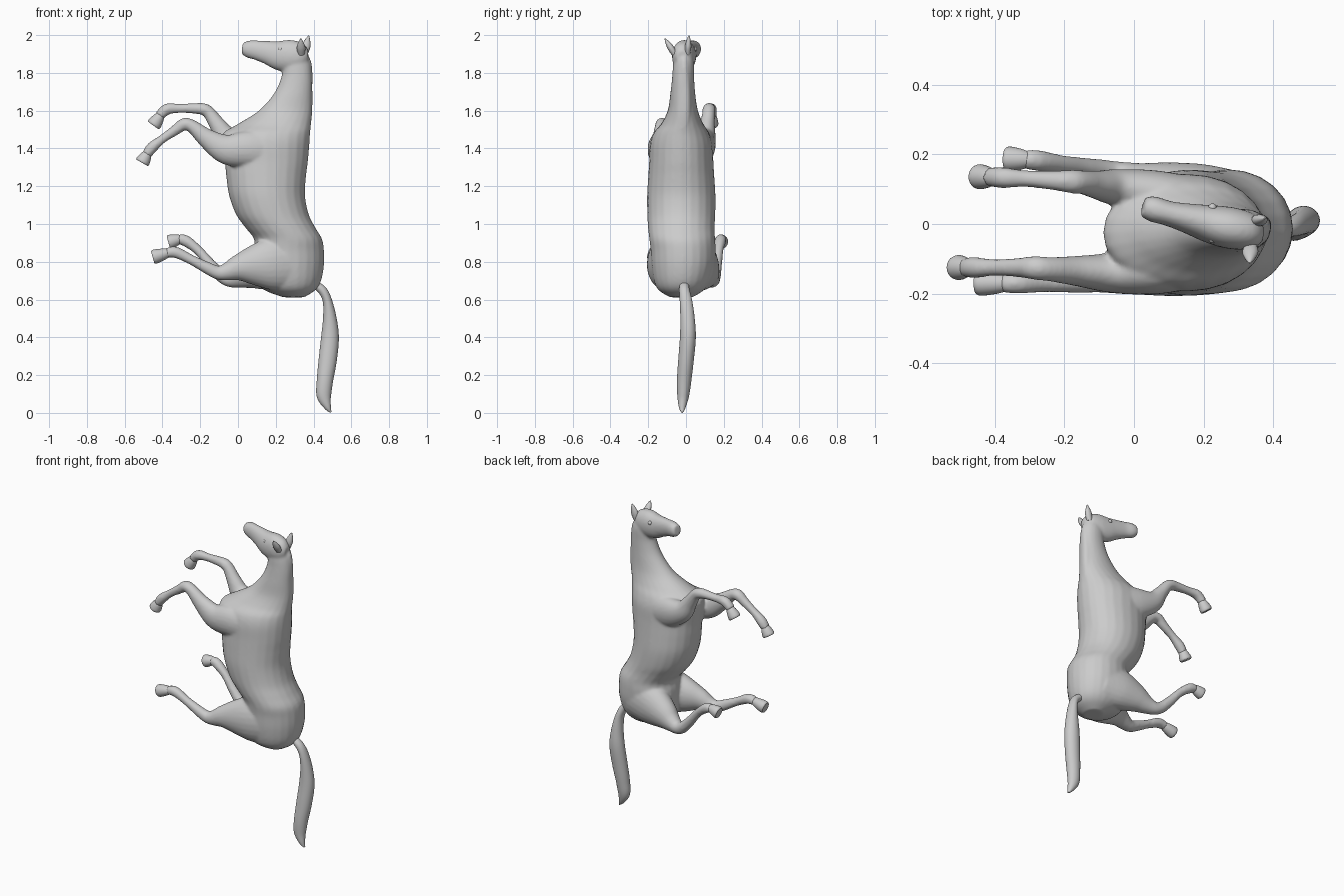
import bpy, bmesh, math
from mathutils import Vector


def spline(stations, steps):
    """Catmull-Rom through rows of (x, y, z, profile radius, side radius)."""
    s = [Vector(r) for r in stations]
    out = []
    for i in range(len(s) - 1):
        a, b, c, d = s[max(i - 1, 0)], s[i], s[i + 1], s[min(i + 2, len(s) - 1)]
        for k in range(steps):
            t = k / steps
            out.append(b + (c - a) * (t / 2) + (a * 2 - b * 5 + c * 4 - d) * (t * t / 2)
                       + (b * 3 - a - c * 3 + d) * (t ** 3 / 2))
    return out + [s[-1]]


def loft(bm, stations, flat=False, power=1.0, steps=5, n=24):
    """Skin oval rings along a path; flat keeps every ring horizontal."""
    pts = spline(stations, steps)
    pos = [Vector(p[:3]) for p in pts]
    rings = []
    for i, p in enumerate(pts):
        t = (pos[min(i + 1, len(pos) - 1)] - pos[max(i - 1, 0)]).normalized()
        if flat:
            t = Vector((0, 0, 1))
        side = Vector((0, 1, 0))
        side = (side - t * side.dot(t)).normalized()
        nor = side.cross(t)
        ring = []
        for k in range(n):
            w = math.tau * k / n
            c, s = (math.copysign(abs(v) ** power, v) for v in (math.cos(w), math.sin(w)))
            ring.append(bm.verts.new(pos[i] + nor * c * max(p[3], .002) + side * s * max(p[4], .002)))
        rings.append(ring)
    faces = [bm.faces.new(rings[0]), bm.faces.new(rings[-1])]
    for a, b in zip(rings, rings[1:]):
        for k in range(n):
            faces.append(bm.faces.new((a[k], a[(k + 1) % n], b[(k + 1) % n], b[k])))
    bmesh.ops.recalc_face_normals(bm, faces=faces)


def finish(bm, name):
    me = bpy.data.meshes.new(name)
    bm.to_mesh(me)
    bm.free()
    ob = bpy.data.objects.new(name, me)
    bpy.context.collection.objects.link(ob)
    bpy.ops.object.select_all(action='DESELECT')
    ob.select_set(True)
    bpy.context.view_layer.objects.active = ob
    bpy.ops.object.shade_smooth_by_angle(angle=math.radians(45))
    return ob


def part(name, stations, **kw):
    bm = bmesh.new()
    loft(bm, stations, **kw)
    return finish(bm, name)


# Trunk and neck: z, front x, back x, centre y, half width
trunk = [
    (.612, .24, .35, -.025, .06), (.65, .14, .41, -.025, .12), (.70, .10, .44, -.02, .15),
    (.78, .08, .455, -.015, .168), (.86, .08, .455, -.015, .172), (.92, .085, .445, -.02, .174),
    (.98, .04, .41, -.025, .176), (1.05, -.01, .375, -.025, .18), (1.15, -.047, .355, -.025, .181),
    (1.25, -.062, .36, -.025, .175), (1.33, -.07, .37, -.025, .17), (1.42, -.085, .378, -.025, .166),
    (1.48, -.08, .382, -.025, .148), (1.53, 0, .387, -.02, .112), (1.60, .11, .392, -.017, .08),
    (1.69, .19, .392, -.017, .066), (1.78, .23, .392, -.015, .058), (1.86, .24, .382, -.012, .054),
    (1.92, .28, .355, -.01, .035)]

head = [(.368, -.02, 1.88, .035, .03), (.335, -.02, 1.885, .072, .052), (.28, -.012, 1.888, .086, .06),
        (.22, 0, 1.892, .079, .055), (.16, .015, 1.907, .063, .044), (.10, .03, 1.92, .052, .036),
        (.055, .043, 1.926, .046, .037), (.026, .051, 1.93, .032, .029)]

crest = [(.34, -.01, 1.91, .012, .012), (.368, -.01, 1.85, .022, .022), (.37, -.005, 1.72, .024, .028),
         (.37, -.005, 1.58, .022, .028), (.36, -.01, 1.44, .012, .014)]

near_foreleg = [
    (.20, -.115, 1.38, .11, .065), (.06, -.132, 1.395, .10, .07), (-.06, -.14, 1.395, .08, .058),
    (-.16, -.135, 1.45, .053, .044), (-.24, -.13, 1.515, .035, .035), (-.285, -.126, 1.528, .033, .034),
    (-.33, -.125, 1.498, .028, .028), (-.40, -.125, 1.45, .023, .024), (-.455, -.125, 1.405, .03, .03),
    (-.485, -.125, 1.365, .026, .027)]

far_foreleg = [
    (.20, .07, 1.39, .105, .06), (.06, .09, 1.41, .095, .064), (-.05, .105, 1.45, .066, .053),
    (-.105, .112, 1.52, .045, .041), (-.15, .12, 1.585, .034, .034), (-.18, .122, 1.607, .032, .034),
    (-.23, .125, 1.612, .028, .028), (-.31, .13, 1.612, .024, .024), (-.375, .133, 1.608, .03, .03),
    (-.417, .135, 1.572, .026, .027)]

near_hind_leg = [
    (.30, -.09, .80, .15, .085), (.18, -.115, .79, .142, .088), (.08, -.13, .78, .107, .078),
    (0, -.147, .767, .07, .057), (-.06, -.157, .747, .047, .043), (-.105, -.162, .742, .037, .035),
    (-.16, -.167, .766, .032, .031), (-.25, -.17, .812, .026, .026), (-.33, -.17, .85, .03, .03),
    (-.38, -.17, .846, .026, .027)]

far_hind_leg = [
    (.30, .055, .80, .15, .095), (.18, .08, .775, .132, .094), (.08, .105, .745, .094, .074),
    (.01, .125, .717, .058, .052), (-.045, .142, .705, .039, .038), (-.09, .152, .728, .034, .033),
    (-.15, .162, .79, .029, .029), (-.21, .172, .86, .025, .026), (-.275, .182, .91, .03, .03),
    (-.315, .186, .92, .026, .027)]

# Body: lofted masses fused into one smooth skin
bm = bmesh.new()
loft(bm, [((f + b) / 2, y, z, (b - f) / 2, w) for z, f, b, y, w in trunk], flat=True, power=.97)
loft(bm, head, power=.95)
for limb in (crest, near_foreleg, far_foreleg, near_hind_leg, far_hind_leg):
    loft(bm, limb)
body = finish(bm, "horse_body")
fuse = body.modifiers.new("fuse", 'REMESH')
fuse.mode = 'VOXEL'
fuse.voxel_size = .008
fuse.use_smooth_shade = True
relax = body.modifiers.new("relax", 'SMOOTH')
relax.factor = .5
relax.iterations = 6

# Hooves: gently flared from pastern to a rounded sole
for name, top, sole in (
        ("near_front_hoof", (-.476, -.125, 1.38), (-.508, -.125, 1.324)),
        ("far_front_hoof", (-.405, .134, 1.582), (-.448, .136, 1.522)),
        ("near_hind_hoof", (-.36, -.17, .85), (-.452, -.17, .824)),
        ("far_hind_hoof", (-.30, .185, .923), (-.368, .187, .903))):
    a, b = Vector(top), Vector(sole)
    part(name, [(*a, .02, .021), (*a.lerp(b, .35), .03, .03), (*a.lerp(b, .85), .038, .036),
                (*b, .033, .031)], steps=3)

# Ears
for name, base, tip in (("near_ear", (.335, -.06, 1.90), (.332, -.112, 1.982)),
                        ("far_ear", (.35, .008, 1.90), (.375, .016, 1.998))):
    a, b = Vector(base), Vector(tip)
    part(name, [(*a, .018, .016), (*a.lerp(b, .4), .023, .017),
                (*a.lerp(b, .75), .014, .011), (*b, .002, .002)], n=12)

# Eyes
for name, y in (("near_eye", -.043), ("far_eye", .047)):
    bm = bmesh.new()
    bmesh.ops.create_uvsphere(bm, u_segments=16, v_segments=10, radius=.012)
    bmesh.ops.translate(bm, verts=bm.verts, vec=(.225, y, 1.925))
    finish(bm, name)

# Tail
part("tail", [
    (.415, -.01, .675, .022, .025), (.45, -.008, .645, .024, .028), (.474, 0, .59, .025, .033),
    (.486, .008, .50, .036, .038), (.487, .01, .40, .047, .042), (.475, 0, .28, .048, .041),
    (.46, -.01, .17, .043, .038), (.455, -.015, .09, .038, .031), (.475, -.02, .03, .018, .018),
    (.492, -.02, .003, .004, .005)])
